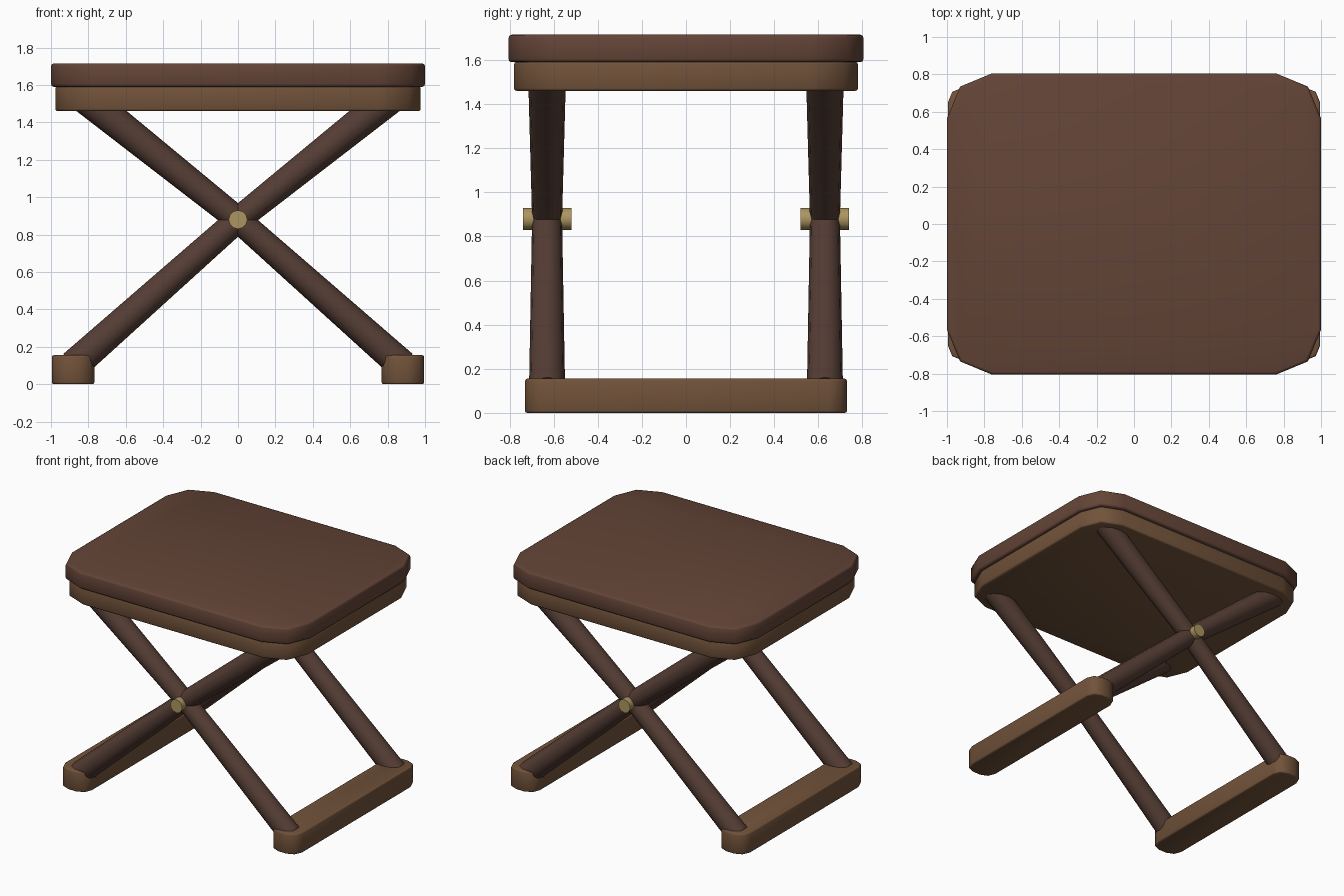
import bpy, bmesh, math

if "Cube" in bpy.data.objects:
    bpy.data.objects.remove(bpy.data.objects["Cube"])


def material(name, rgb):
    m = bpy.data.materials.new(name)
    m.diffuse_color = (*rgb, 1)
    m.use_nodes = True
    m.node_tree.nodes["Principled BSDF"].inputs["Base Color"].default_value = m.diffuse_color
    return m


LEATHER = material("seat_leather", (0.125, 0.058, 0.038))
WOOD = material("light_wood", (0.165, 0.085, 0.042))
DARK = material("dark_wood", (0.09, 0.047, 0.035))
BRASS = material("brass", (0.42, 0.30, 0.12))


def finish(ob, mat, angle=30):
    ob.data.materials.append(mat)
    bpy.ops.object.select_all(action='DESELECT')
    ob.select_set(True)
    bpy.context.view_layer.objects.active = ob
    if ob.type == 'CURVE':
        bpy.ops.object.convert(target='MESH')
    bpy.ops.object.shade_smooth_by_angle(angle=math.radians(angle))


def slab(name, x0, x1, half_y, z0, z1, corner, rim, mat):
    """Box with two-segment vertical corners and softened rims."""
    bm = bmesh.new()
    bmesh.ops.create_cube(bm, size=1)
    for v in bm.verts:
        v.co = ((x0 + x1) / 2 + v.co.x * (x1 - x0), v.co.y * 2 * half_y,
                (z0 + z1) / 2 + v.co.z * (z1 - z0))
    upright = [e for e in bm.edges
               if abs(e.verts[0].co.z - e.verts[1].co.z) > 0.01]
    bmesh.ops.bevel(bm, geom=upright, offset=corner, segments=2,
                    profile=0.5, affect='EDGES')
    rims = [e for e in bm.edges if e.calc_face_angle(0) > math.radians(70)]
    bmesh.ops.bevel(bm, geom=rims, offset=rim, segments=2,
                    profile=0.5, affect='EDGES')
    me = bpy.data.meshes.new(name)
    bm.to_mesh(me)
    bm.free()
    ob = bpy.data.objects.new(name, me)
    bpy.context.collection.objects.link(ob)
    finish(ob, mat, 50)


def leg(name, side, y):
    """Round leg that is slimmest, and slightly kinked, at the pivot."""
    cu = bpy.data.curves.new(name, 'CURVE')
    cu.dimensions = '3D'
    cu.bevel_depth = 1
    cu.bevel_resolution = 4
    cu.use_fill_caps = True
    sp = cu.splines.new('POLY')
    sp.points.add(2)
    path = [(-0.88, 0.10, 0.082), (0, 0.88, 0.068), (0.82, 1.535, 0.086)]
    for p, (x, z, r) in zip(sp.points, path):
        p.co = (side * x, y, z, 1)
        p.radius = r
    ob = bpy.data.objects.new(name, cu)
    bpy.context.collection.objects.link(ob)
    finish(ob, DARK, 40)


# Seat cushion and the frame beneath it
slab("seat", -1, 1, 0.805, 1.59, 1.715, 0.24, 0.015, LEATHER)
slab("seat_frame", -0.977, 0.977, 0.78, 1.46, 1.592, 0.22, 0.012, WOOD)

# Floor rails
slab("left_foot_rail", -0.995, -0.768, 0.73, 0, 0.155, 0.08, 0.01, WOOD)
slab("right_foot_rail", 0.768, 0.995, 0.73, 0, 0.155, 0.08, 0.01, WOOD)

# Crossed legs and pivot pins, front and back
for label, y in (("front", -0.63), ("back", 0.63)):
    leg(label + "_leg_rising_right", 1, y)
    leg(label + "_leg_rising_left", -1, y)
    bpy.ops.mesh.primitive_cylinder_add(
        vertices=12, radius=0.05, depth=0.22,
        location=(0, y, 0.88), rotation=(math.pi / 2, 0, 0))
    pin = bpy.context.object
    pin.name = label + "_pivot_pin"
    finish(pin, BRASS, 40)
